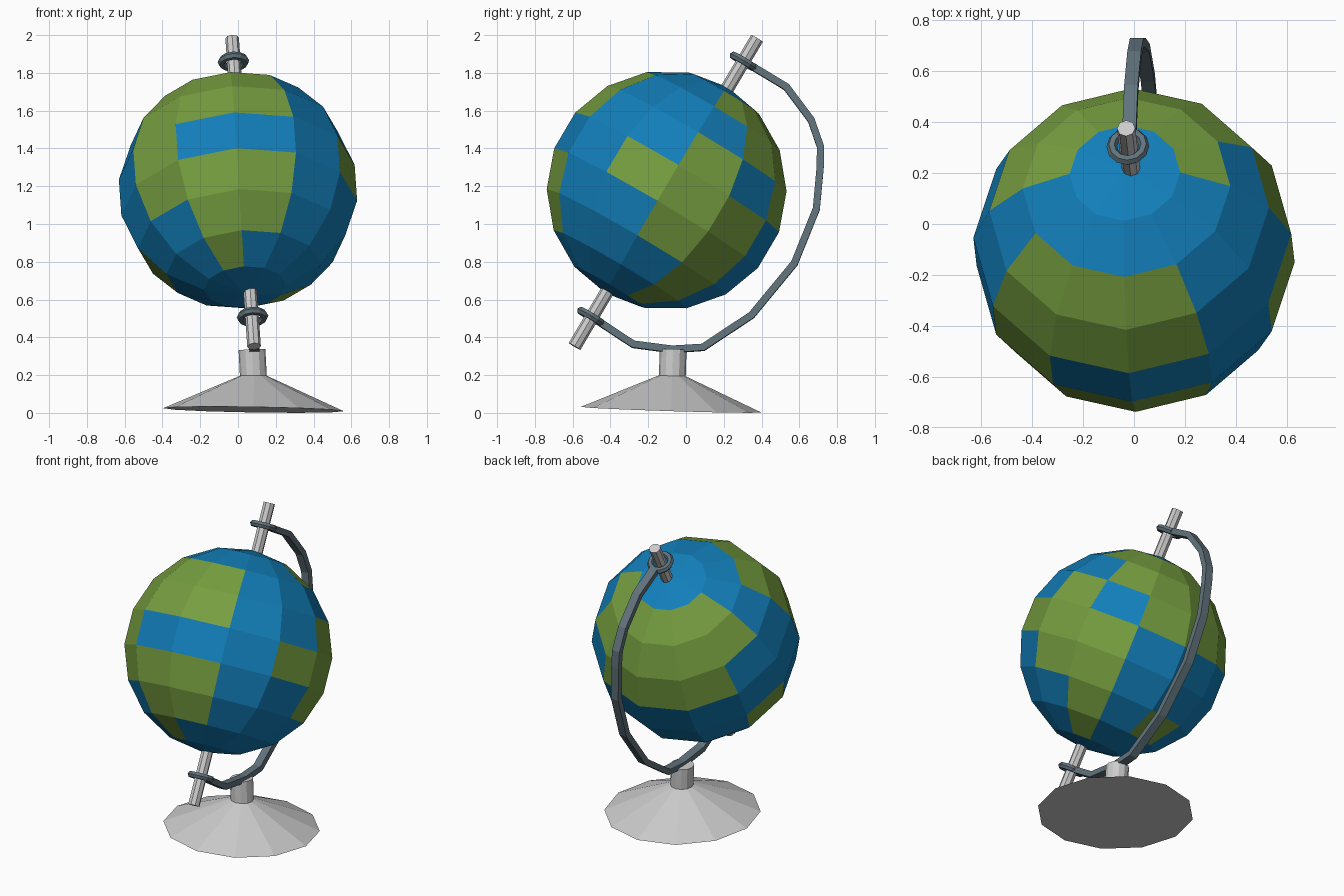
import bpy, bmesh, math
from mathutils import Vector, Matrix

if "Cube" in bpy.data.objects:
    bpy.data.objects.remove(bpy.data.objects["Cube"])


def material(name, rgb):
    m = bpy.data.materials.new(name)
    m.diffuse_color = (*rgb, 1)
    m.use_nodes = True
    m.node_tree.nodes["Principled BSDF"].inputs["Base Color"].default_value = m.diffuse_color
    return m


BLUE = material("ocean", (0.006, 0.21, 0.49))
GREEN = material("land", (0.18, 0.34, 0.05))
SLATE = material("slate", (0.12, 0.17, 0.20))


def finish(name, bm, mats=(), matrix=None):
    if matrix:
        bm.transform(matrix)
    bmesh.ops.recalc_face_normals(bm, faces=bm.faces[:])
    me = bpy.data.meshes.new(name)
    bm.to_mesh(me)
    bm.free()
    for m in mats:
        me.materials.append(m)
    ob = bpy.data.objects.new(name, me)
    bpy.context.collection.objects.link(ob)
    return ob


def frustum(name, p, q, r1, r2, n, mats=()):
    p, q = Vector(p), Vector(q)
    bm = bmesh.new()
    bmesh.ops.create_cone(bm, cap_ends=True, segments=n, radius1=r1, radius2=r2, depth=(q - p).length)
    rot = Vector((0, 0, 1)).rotation_difference(q - p).to_matrix().to_4x4()
    return finish(name, bm, mats, Matrix.Translation((p + q) / 2) @ rot)


# Tilted axis frame shared by globe, rod and rings
axis = Vector((-0.06, 0.507, 0.86)).normalized()
front = Vector((-0.022, -0.862, 0.507))
front = (front - axis * front.dot(axis)).normalized()
side = (-front).cross(axis).normalized()
frame = Matrix((side, -front, axis)).transposed().to_4x4()

# Globe: 12 columns (from the front, towards +x) by 9 rows (from the top), g = land
LAND = ["............",
        "...gggggg...",
        "g...ggggg.gg",
        "g..g.ggg..gg",
        "..ggg.....g.",
        "g..gg...g.gg",
        "g...g.g.g..g",
        "....g......g",
        "............"]
bm = bmesh.new()
bmesh.ops.create_uvsphere(bm, u_segments=12, v_segments=9, radius=0.635)
for f in bm.faces:
    c = f.calc_center_median()
    col = int(math.degrees(math.atan2(c.x, -c.y)) % 360 // 30)
    lat = math.degrees(math.atan2(c.z, math.hypot(c.x, c.y)))
    row = min(8, max(0, int((90 - lat) // 20)))
    f.material_index = 1 if LAND[row][col] == "g" else 0
finish("globe", bm, (BLUE, GREEN), Matrix.Translation((0, -0.1025, 1.179)) @ frame)

# Axis rod
frustum("axis_rod", (0.085, -0.59, 0.352), (-0.031, 0.376, 1.983), 0.036, 0.036, 8)


# Rings that hold the rod
def ring(name, centre, major=0.063, minor=0.021, n=12, k=6):
    bm = bmesh.new()
    loops = []
    for i in range(n):
        a = math.tau * i / n
        loops.append([bm.verts.new(((major + minor * math.cos(b)) * math.cos(a),
                                    (major + minor * math.cos(b)) * math.sin(a),
                                    minor * math.sin(b)))
                      for b in (math.tau * j / k for j in range(k))])
    for i in range(n):
        for j in range(k):
            s, t = loops[i], loops[(i + 1) % n]
            bm.faces.new((s[j], t[j], t[(j + 1) % k], s[(j + 1) % k]))
    finish(name, bm, (SLATE,), Matrix.Translation(centre) @ frame)


ring("upper_ring", (-0.024, 0.305, 1.86))
ring("lower_ring", (0.077, -0.503, 0.509))

# Curved arm: flat bar swept along a (y, z) path in the leaning plane
PATH = [(0.355, 1.832), (0.532, 1.725), (0.663, 1.55), (0.711, 1.412), (0.711, 1.306),
        (0.69, 1.08), (0.574, 0.792), (0.347, 0.517), (0.09, 0.347), (-0.074, 0.336),
        (-0.279, 0.363), (-0.45, 0.476)]
pts = [Vector((0.11 - 0.07 * z, y, z)) for y, z in PATH]
across = Vector((1, 0, 0.07)).normalized()
bm = bmesh.new()
sections = []
for i, p in enumerate(pts):
    d = (pts[min(i + 1, len(pts) - 1)] - pts[max(i - 1, 0)]).normalized()
    out = d.cross(across).normalized()
    sections.append([bm.verts.new(p + across * sx * 0.027 + out * so * 0.019)
                     for sx, so in ((-1, -1), (1, -1), (1, 1), (-1, 1))])
for s, t in zip(sections, sections[1:]):
    for j in range(4):
        bm.faces.new((s[j], s[(j + 1) % 4], t[(j + 1) % 4], t[j]))
bm.faces.new(sections[0])
bm.faces.new(sections[-1])
finish("arm", bm, (SLATE,))

# Foot and neck, leaning very slightly
foot = Vector((0.0815, -0.079, 0.017))
up = Vector((0.0165, 0.031, 1)).normalized()
frustum("foot", foot, foot + up * 0.18, 0.478, 0.07, 12)
frustum("neck", (0.082, -0.073, 0.18), (0.074, -0.068, 0.335), 0.071, 0.071, 12)
